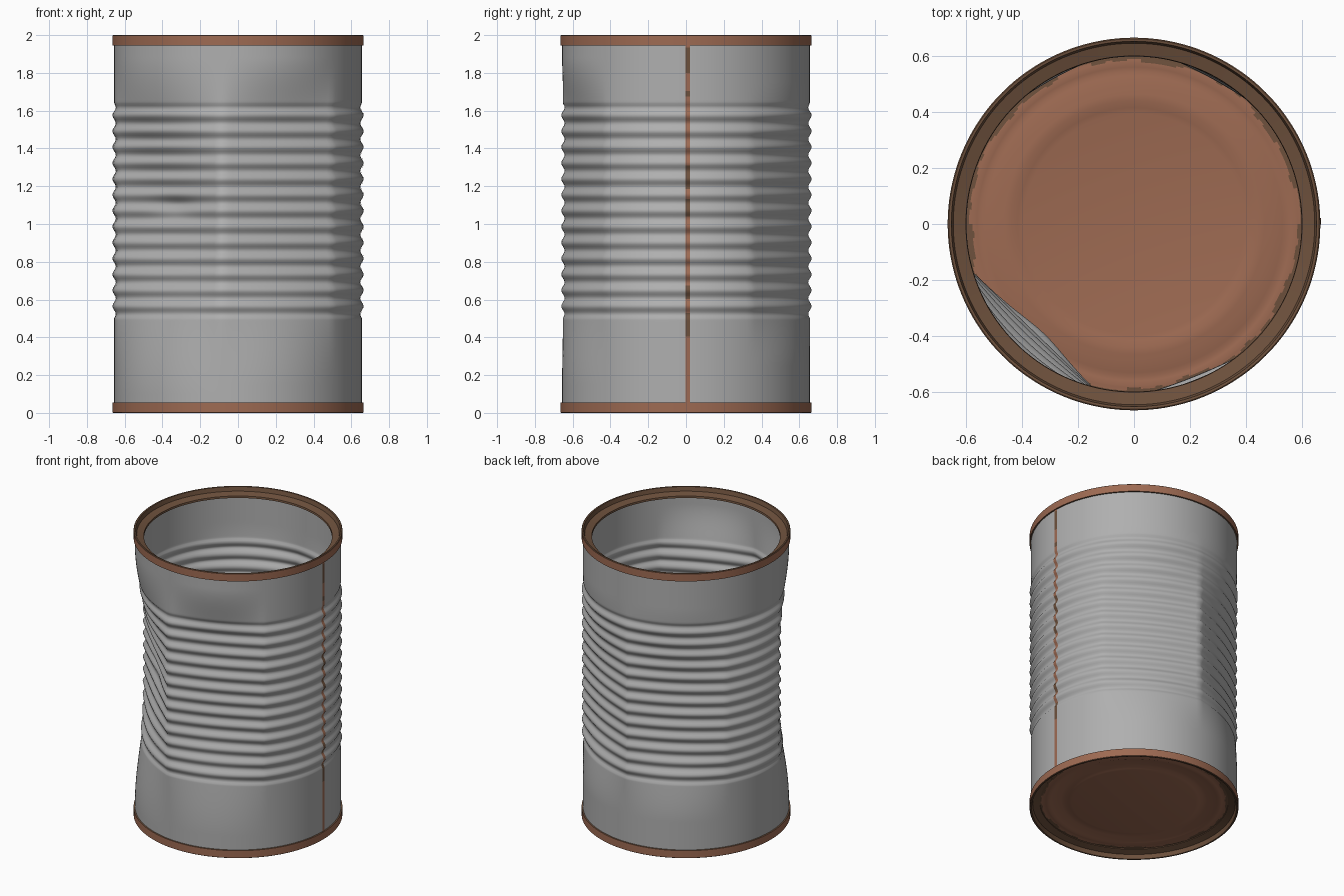
import bpy, bmesh, math
from math import sin, cos, pi, radians

if "Cube" in bpy.data.objects:
    bpy.data.objects.remove(bpy.data.objects["Cube"])


def material(name, col):
    m = bpy.data.materials.new(name)
    m.diffuse_color = (*col, 1)
    m.use_nodes = True
    m.node_tree.nodes["Principled BSDF"].inputs["Base Color"].default_value = m.diffuse_color
    return m


GREY = material("tin grey", (0.43, 0.43, 0.43))
RUST = material("rust", (0.34, 0.145, 0.085))
BROWN = material("dark rust", (0.155, 0.082, 0.046))


def finish(bm, name, mats, angle=40):
    bmesh.ops.remove_doubles(bm, verts=bm.verts, dist=1e-5)
    me = bpy.data.meshes.new(name)
    bm.to_mesh(me)
    bm.free()
    ob = bpy.data.objects.new(name, me)
    bpy.context.collection.objects.link(ob)
    for m in mats:
        me.materials.append(m)
    bpy.ops.object.select_all(action='DESELECT')
    ob.select_set(True)
    bpy.context.view_layer.objects.active = ob
    bpy.ops.object.shade_smooth_by_angle(angle=radians(angle))
    return ob


def grid(point, nu, nv, rule=None):
    """Sheet of quads from point(i, j); rule(face centre) picks the material."""
    bm = bmesh.new()
    v = [[bm.verts.new(point(i, j)) for j in range(nv + 1)] for i in range(nu + 1)]
    for i in range(nu):
        for j in range(nv):
            f = bm.faces.new((v[i][j], v[i + 1][j], v[i + 1][j + 1], v[i][j + 1]))
            if rule:
                f.material_index = rule(f.calc_center_median())
    return bm


def lathe(name, prof, mats, rule, segs=144):
    def point(i, j):
        a = 2 * pi * (i % segs) / segs
        r, z = prof[j]
        return (r * cos(a), r * sin(a), z)
    bm = grid(point, segs, len(prof) - 1, rule)
    bmesh.ops.remove_doubles(bm, verts=bm.verts, dist=1e-5)
    bmesh.ops.recalc_face_normals(bm, faces=bm.faces)
    return finish(bm, name, mats)


# Dented, ribbed wall
R, PITCH = 0.656, 0.0842
# centre angle, chord distance, z start, z deepest from, deepest to, z end, strength
DENTS = [(226, 0.537, 0.10, 1.06, 1.14, 1.88, 1.0),
         (292, 0.580, 0.15, 0.90, 1.50, 1.88, 0.75),
         (61, 0.575, 0.25, 0.80, 1.15, 1.75, 0.65),
         (119, 0.575, 0.25, 0.80, 1.15, 1.75, 0.6)]


def smooth(t):
    t = max(0, min(1, t))
    return t * t * (3 - 2 * t)


def radius(a, z):
    r = R
    for c, d, z0, z1, z2, z3, k in DENTS:
        da = (a - radians(c) + pi) % (2 * pi) - pi
        if abs(da) < 1:
            w = k * smooth((z - z0) / (z1 - z0)) * smooth((z3 - z) / (z3 - z2))
            r += w * min(0, d / cos(da) - R)
    # pinched fold in the deepest dent
    da = (a - radians(231)) / 0.28
    r -= 0.022 * math.exp(-da * da - ((z - 1.09) / 0.05) ** 2)
    if 0.502 < z < 1.6385:
        r += 0.009 * cos(2 * pi * (z - 0.565) / PITCH)
    return r


def wall(a0, a1, nu, z0, z1, nv, off=0.0, rule=None):
    def point(i, j):
        a = a0 + (a1 - a0) * i / nu
        z = z0 + (z1 - z0) * j / nv
        r = radius(a, z) + off
        return (r * cos(a), r * sin(a), z)
    return grid(point, nu, nv, rule)


body = finish(wall(0, 2 * pi, 160, 0.03, 1.962, 184), "can_wall", [GREY], 60)
sol = body.modifiers.new("thickness", 'SOLIDIFY')
sol.thickness = 0.006
sol.offset = -1


# Rusted side seam, darker in worn stretches
def seam_rule(c):
    return 1 if sin(c.z * 9.5 + 2.9) + 0.6 * sin(c.z * 31) > 0.55 else 0


seam = finish(wall(-0.004, 0.032, 2, 0.04, 1.955, 184, 0.003, seam_rule),
              "side_seam", [RUST, BROWN], 60)

# Rolled rims: upright lip outside, sloping ledge inside
half = [(0.650, 0.056), (0.665, 0.054), (0.665, 0.003), (0.661, 0.0), (0.652, 0.001),
        (0.645, 0.030), (0.600, 0.043), (0.598, 0.056), (0.650, 0.056)]


def rim_rule(c):
    return 0 if math.hypot(c.x, c.y) > 0.6635 else 1


lathe("bottom_rim", half, [RUST, BROWN], rim_rule)
lathe("top_rim", [(r, 2 - z) for r, z in half], [RUST, BROWN], rim_rule)

# Floor panel with pressed rings and a ragged darker edge
top = [(0, 0.056), (0.395, 0.056), (0.415, 0.060), (0.440, 0.066), (0.465, 0.066),
       (0.490, 0.062), (0.530, 0.060), (0.545, 0.055), (0.560, 0.058), (0.571, 0.059),
       (0.577, 0.059), (0.583, 0.059), (0.589, 0.058), (0.595, 0.058), (0.615, 0.057)]
floor = top + [(r, z - 0.010) for r, z in reversed(top)]


def floor_rule(c):
    a = math.atan2(c.y, c.x)
    edge = 0.586 + 0.006 * sin(7 * a + 1) + 0.005 * sin(17 * a) + 0.004 * sin(41 * a)
    return 1 if math.hypot(c.x, c.y) > edge else 0


lathe("floor_panel", floor, [RUST, BROWN], floor_rule)
